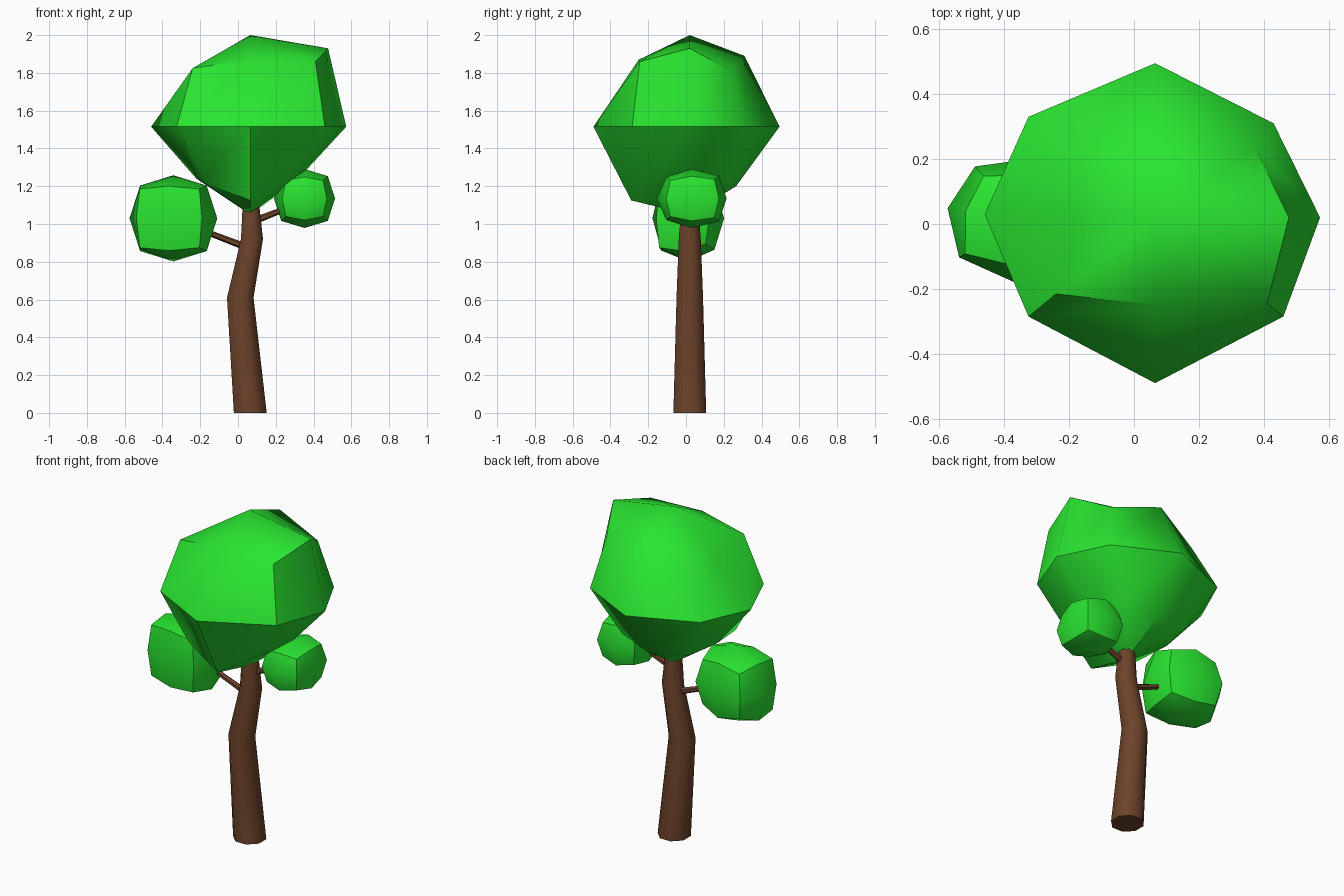
import bpy, bmesh
from math import cos, sin, tau, radians
from mathutils import Vector, Matrix

if "Cube" in bpy.data.objects:
    bpy.data.objects.remove(bpy.data.objects["Cube"])


def material(name, rgb):
    m = bpy.data.materials.new(name)
    m.diffuse_color = (*rgb, 1)
    m.use_nodes = True
    m.node_tree.nodes["Principled BSDF"].inputs["Base Color"].default_value = m.diffuse_color
    return m


GREEN = material("leaf_green", (0.022, 0.78, 0.03))
BROWN = material("bark_brown", (0.15, 0.055, 0.023))


def make(name, verts, faces, mat):
    me = bpy.data.meshes.new(name)
    me.from_pydata(verts, [], faces)
    bm = bmesh.new()
    bm.from_mesh(me)
    bmesh.ops.recalc_face_normals(bm, faces=bm.faces)
    bm.to_mesh(me)
    bm.free()
    me.materials.append(mat)
    ob = bpy.data.objects.new(name, me)
    bpy.context.collection.objects.link(ob)
    bpy.ops.object.select_all(action='DESELECT')
    ob.select_set(True)
    bpy.context.view_layer.objects.active = ob
    bpy.ops.object.shade_smooth_by_angle(angle=0.85)


def tube(name, path, sides):
    """Tapered tube through (x, y, z, radius) points; rings level if upright."""
    axis = Vector(path[-1][:3]) - Vector(path[0][:3])
    if abs(axis.z) > 0.7 * axis.length:
        u, v = Vector((1, 0, 0)), Vector((0, 1, 0))
    else:
        u = axis.cross(Vector((0, 0, 1))).normalized()
        v = axis.cross(u).normalized()
    verts, faces = [], []
    for x, y, z, r in path:
        for i in range(sides):
            a = tau * (i + 0.5) / sides
            verts.append(Vector((x, y, z)) + r * (cos(a) * u + sin(a) * v))
    for k in range(len(path) - 1):
        for i in range(sides):
            a, b = k * sides + i, k * sides + (i + 1) % sides
            faces.append((a, b, b + sides, a + sides))
    n = len(verts)
    faces += [tuple(range(sides)), tuple(range(n - sides, n))]
    make(name, verts, faces, BROWN)


def clump(name, bottom, rings, top):
    """Rounded cube: three rings of eight points (starting at +x) and two poles."""
    verts = [p for r in rings for p in r] + [bottom, top]
    faces = []
    for k in (0, 8):
        for i in range(8):
            j = (i + 1) % 8
            faces.append((k + i, k + j, k + 8 + j, k + 8 + i))
    for i in range(0, 8, 2):
        faces.append((24, i, i + 1, (i + 2) % 8))
        faces.append((25, 16 + i, 17 + i, 16 + (i + 2) % 8))
    make(name, verts, faces, GREEN)


def ball(name, centre, half, front, back, turn):
    """Rounded cube; front and back give (edge, corner) roundness at those ends."""
    dirs = [(1, 0), (1, 1), (0, 1), (-1, 1), (-1, 0), (-1, -1), (0, -1), (1, -1)]
    rot, c = Matrix.Rotation(radians(turn), 3, 'Z'), Vector(centre)
    rings = []
    for dz in (-1, 0, 1):
        ring = []
        for dx, dy in dirs:
            edge, corner = {-1: front, 0: (0.76, 0), 1: back}[dy]
            s = (1, edge, corner)[abs(dx) + abs(dy) + abs(dz) - 1]
            p = Vector((half[0] * dx, half[1] * dy, half[2] * dz)) * s
            ring.append(c + rot @ p)
        rings.append(ring)
    h = Vector((0, 0, half[2]))
    clump(name, c - h, rings, c + h)


# Bent trunk and its two side branches
tube("trunk", [(0.065, 0.02, 0, 0.094), (0.012, 0.02, 0.61, 0.076),
               (0.074, 0.02, 0.92, 0.063), (0.068, 0.02, 1.12, 0.046)], 8)
tube("left_branch", [(0.05, 0.02, 0.875, 0.019), (-0.25, 0.02, 0.99, 0.014)], 6)
tube("right_branch", [(0.07, 0.02, 1.01, 0.019), (0.3, 0.025, 1.1, 0.014)], 6)

# Large crown
lower = [(0.31, 0.02, 1.23), (0.27, 0.23, 1.25), (0.065, 0.265, 1.2), (-0.17, 0.22, 1.23),
         (-0.22, 0.02, 1.24), (-0.18, -0.22, 1.22), (0.065, -0.29, 1.125), (0.26, -0.21, 1.24)]
middle = [(0.573, 0.02), (0.43, 0.31), (0.065, 0.495), (-0.325, 0.33),
          (-0.46, 0.03), (-0.325, -0.285), (0.065, -0.49), (0.46, -0.285)]
upper = [(0.477, 0.02, 1.93), (0.37, 0.24, 1.81), (0.065, 0.31, 1.89), (-0.22, 0.24, 1.76),
         (-0.21, 0.02, 1.76), (-0.24, -0.215, 1.825), (0.065, -0.25, 1.87), (0.41, -0.245, 1.86)]
clump("crown", (0.065, 0.02, 1.05),
      [lower, [(x, y, 1.515) for x, y in middle], upper], (0.065, 0.02, 2.0))

# Small leaf clumps on the branches
ball("left_clump", (-0.342, 0.012, 1.03), (0.235, 0.192, 0.228), (0.75, 0.68), (0.73, 0.6), -9)
ball("right_clump", (0.352, 0.03, 1.135), (0.162, 0.185, 0.156), (0.73, 0.61), (0.78, 0.65), 0)
